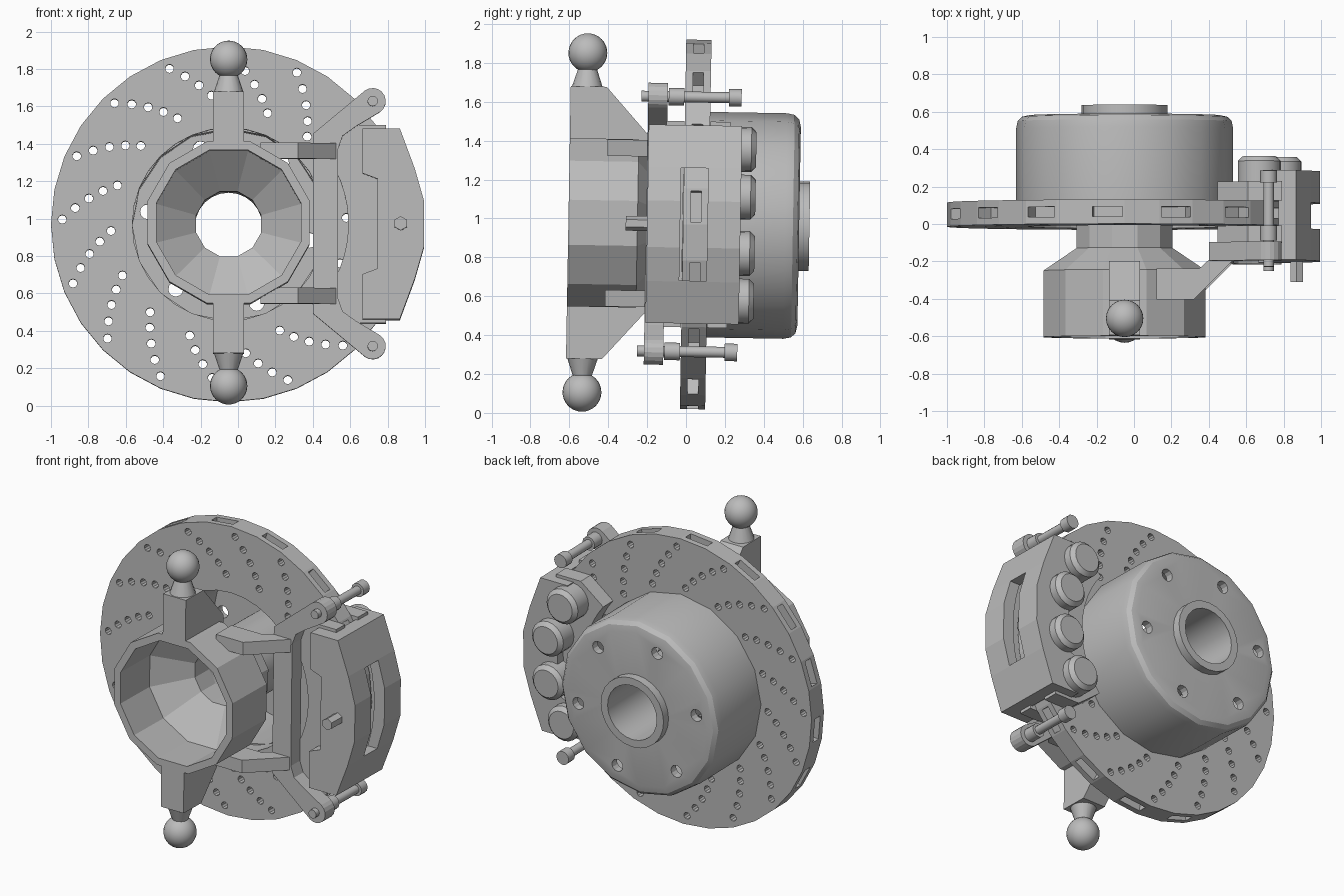
import bpy, bmesh
from math import sin, cos, pi, radians
from mathutils import Matrix, Vector

if "Cube" in bpy.data.objects:
    bpy.data.objects.remove(bpy.data.objects["Cube"])

# Whole assembly leans back one degree around the wheel axis
PLACE = Matrix.Translation((-0.05, 0, 0.97)) @ Matrix.Rotation(radians(-1), 4, 'X')

GREY = (0.50, 0.50, 0.50, 1)
steel = bpy.data.materials.new("grey_metal")
steel.use_nodes = True
steel.diffuse_color = GREY
steel.node_tree.nodes["Principled BSDF"].inputs["Base Color"].default_value = GREY


def finish(name, bm, smooth=True):
    bmesh.ops.recalc_face_normals(bm, faces=bm.faces)
    mesh = bpy.data.meshes.new(name)
    bm.to_mesh(mesh)
    bm.free()
    ob = bpy.data.objects.new(name, mesh)
    bpy.context.collection.objects.link(ob)
    ob.matrix_world = PLACE
    mesh.materials.append(steel)
    if smooth:
        bpy.ops.object.select_all(action='DESELECT')
        ob.select_set(True)
        bpy.context.view_layer.objects.active = ob
        bpy.ops.object.shade_smooth_by_angle(angle=radians(32))
    return ob


def lathe(name, profile, n, start=0.0, smooth=True):
    """Closed (radius, y) profile spun round the wheel axis."""
    bm = bmesh.new()
    rings = []
    for i in range(n):
        a = radians(start) + 2 * pi * i / n
        rings.append([bm.verts.new((r * sin(a), y, r * cos(a))) for r, y in profile])
    m = len(profile)
    for i in range(n):
        a, b = rings[i], rings[(i + 1) % n]
        for j in range(m):
            k = (j + 1) % m
            bm.faces.new((a[j], a[k], b[k], b[j]))
    return finish(name, bm, smooth)


def prism(name, pts, lo, hi, to3d):
    """Outline extruded between lo and hi; to3d places (u, v, depth)."""
    bm = bmesh.new()
    a = [bm.verts.new(to3d(u, v, lo)) for u, v in pts]
    b = [bm.verts.new(to3d(u, v, hi)) for u, v in pts]
    bm.faces.new(a)
    bm.faces.new(b)
    for i in range(len(pts)):
        j = (i + 1) % len(pts)
        bm.faces.new((a[i], a[j], b[j], b[i]))
    return finish(name, bm, False)


def front(u, v, d):
    return (u, d, v)


def add_rod(bm, x, z, y0, y1, r, n=12, r2=None):
    m = Matrix.Translation((x, (y0 + y1) / 2, z)) @ Matrix.Rotation(-pi / 2, 4, 'X')
    bmesh.ops.create_cone(bm, cap_ends=True, segments=n, radius1=r,
                          radius2=r if r2 is None else r2, depth=y1 - y0, matrix=m)


def add_box(bm, size, matrix):
    bmesh.ops.create_cube(bm, size=1, matrix=matrix @ Matrix.Diagonal((*size, 1)))


def cut(target, name, bm):
    cutter = finish(name, bm, False)
    cutter.hide_render = True
    mod = target.modifiers.new(name, 'BOOLEAN')
    mod.operation = 'DIFFERENCE'
    mod.solver = 'EXACT'
    mod.object = cutter
    # Bake the cut, then drop the cutter
    bpy.context.view_layer.update()
    deps = bpy.context.evaluated_depsgraph_get()
    mesh = bpy.data.meshes.new_from_object(target.evaluated_get(deps))
    target.modifiers.clear()
    target.data = mesh
    bpy.data.objects.remove(cutter)


def mirrored(half):
    """Outline upper half, completed by its reflection in z."""
    return half + [(u, -v) for u, v in reversed(half)]


# Brake disc with rim vents and curved rows of drilled holes
disc = lathe("brake_disc", [(0.95, -0.015), (0.95, 0.115), (0.515, 0.115), (0.515, -0.015)],
             32, smooth=False)
vents = bmesh.new()
for i in range(16):
    a = radians(-5.6 + 22.5 * i)
    add_box(vents, (0.16, 0.055, 0.2),
            Matrix.Rotation(a, 4, 'Y') @ Matrix.Translation((0, 0.05, 0.96)))
cut(disc, "vent_cutter", vents)
drills = bmesh.new()
for i in range(16):
    for k in range(5):
        a = radians(160.7 + 22.5 * i + 4.4 * k)
        r = 0.63 + 0.065 * k
        add_rod(drills, r * cos(a), r * sin(a), -0.1, 0.2, 0.023, 10)
cut(disc, "drill_cutter", drills)

# Hat with six stud holes
hat = lathe("disc_hat", [(0.58, 0.11), (0.58, 0.51), (0.572, 0.55), (0.55, 0.573), (0.51, 0.582),
                         (0.2, 0.582), (0.2, 0.53), (0.515, 0.53), (0.515, 0.11)], 16)
studs = bmesh.new()
for i in range(6):
    a = radians(50 + 60 * i)
    add_rod(studs, 0.44 * cos(a), 0.44 * sin(a), 0.4, 0.7, 0.04, 12)
cut(hat, "stud_cutter", studs)

# Hub tube and knuckle housing
lathe("hub_ring", [(0.23, 0), (0.23, 0.635), (0.18, 0.635), (0.18, 0)], 24)
lathe("knuckle_housing", [(0.448, -0.605), (0.448, -0.25), (0.266, -0.13), (0.266, 0.02),
                          (0.18, 0.02), (0.18, -0.13), (0.40, -0.3), (0.40, -0.605)],
      12, start=15, smooth=False)

# Upper and lower ball joints, their arms and the bracket arms
for side, s in (("upper", 1), ("lower", -1)):
    prism(side + "_knuckle_arm",
          [(-0.605, 0.70), (-0.42, 0.70), (-0.205, 0.46), (-0.205, 0.34), (-0.26, 0.41), (-0.605, 0.41)],
          -0.083, 0.083, lambda u, v, d: (d, u, s * v))
    bm = bmesh.new()
    bmesh.ops.create_cone(bm, cap_ends=True, segments=16, radius1=0.08, radius2=0.04, depth=0.12,
                          matrix=Matrix.Translation((0, -0.52, s * 0.755)) @
                          Matrix.Rotation(0 if s > 0 else pi, 4, 'X'))
    finish(side + "_ball_stem", bm)
    bm = bmesh.new()
    bmesh.ops.create_uvsphere(bm, u_segments=24, v_segments=16, radius=0.1,
                              matrix=Matrix.Translation((0, -0.52, s * 0.873)))
    finish(side + "_ball", bm)
    prism(side + "_bracket_arm",
          [(0.17, -0.41), (0.37, -0.41), (0.58, -0.2), (0.58, -0.12), (0.46, -0.19), (0.40, -0.245), (0.17, -0.245)],
          0.345, 0.43, lambda u, v, d: (u, v, s * d))
    # Slide pin with its heads
    bm = bmesh.new()
    x, z = 0.77, s * 0.655
    add_rod(bm, x, z, -0.24, 0.22, 0.028)
    add_rod(bm, x, z, 0.21, 0.275, 0.045)
    add_rod(bm, x, z, -0.1, -0.02, 0.045)
    finish(side + "_slide_pin", bm)

# Caliper bracket with rounded ears
ear = [(0.77 + 0.07 * cos(radians(a)), 0.655 + 0.07 * sin(radians(a))) for a in range(125, -56, -20)]
prism("caliper_bracket", mirrored([(0.45, 0.48)] + ear + [(0.68, 0.52), (0.61, 0.47), (0.585, 0.40)]),
      -0.205, -0.105, front)

# Brake pads follow the disc on their inner edge
arc = [(0.64 * cos(radians(a)), 0.64 * sin(radians(a))) for a in range(3, 40, 6)]
pad = mirrored(arc + [(0.66, 0.53), (0.84, 0.53)])
prism("front_pad", pad, -0.11, -0.017, front)
prism("back_pad", pad, 0.117, 0.22, front)

# Caliper body straddling the disc, with an outer window
caliper = prism("caliper_body",
                mirrored([(0.795, 0.24), (0.715, 0.27), (0.715, 0.51), (0.915, 0.51), (0.995, 0.295), (1.045, 0.12)]),
                -0.2, 0.28, front)
gap = bmesh.new()
add_rod(gap, 0, 0, -0.04, 0.14, 0.97, 64)
cut(caliper, "disc_gap_cutter", gap)
window = bmesh.new()
add_box(window, (0.3, 0.14, 0.58), Matrix.Translation((1.0, 0.04, 0)))
cut(caliper, "window_cutter", window)

# Piston caps on the back and a bleed stud on the front
for i, (x, z) in enumerate([(0.72, 0.39), (0.83, 0.145), (0.83, -0.145), (0.72, -0.39)]):
    bm = bmesh.new()
    add_rod(bm, x, z, 0.15, 0.33, 0.115, 20)
    add_rod(bm, x, z, 0.33, 0.355, 0.115, 20, 0.09)
    finish("piston_cap_%d" % (i + 1), bm)
bm = bmesh.new()
add_rod(bm, 0.92, 0, -0.31, -0.19, 0.038, 6)
finish("bleed_stud", bm, False)
